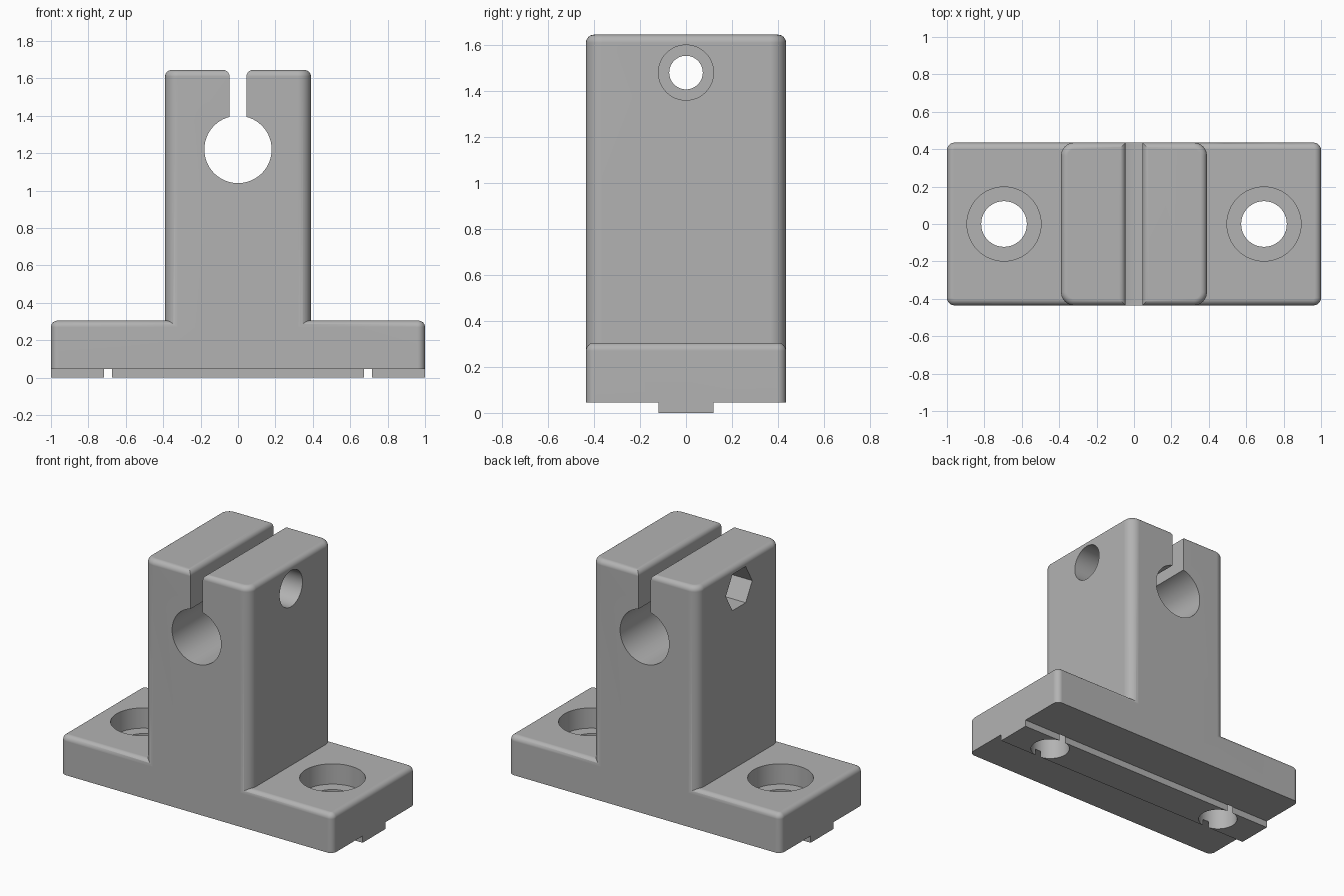
import bpy, bmesh, math
from mathutils import Matrix, Vector

if "Cube" in bpy.data.objects:
    bpy.data.objects.remove(bpy.data.objects["Cube"], do_unlink=True)

HALF_DEPTH = 0.435
BASE_TOP = 0.305
BORE_Z = 1.22
CLAMP_Z = 1.48


def new_object(name, bm):
    bmesh.ops.recalc_face_normals(bm, faces=bm.faces)
    mesh = bpy.data.meshes.new(name)
    bm.to_mesh(mesh)
    bm.free()
    obj = bpy.data.objects.new(name, mesh)
    bpy.context.collection.objects.link(obj)
    return obj


def round_edges(bm, edges, radius, segments):
    bmesh.ops.bevel(bm, geom=edges, offset=radius, segments=segments,
                    profile=0.5, affect='EDGES', clamp_overlap=True)


def box(name, low, high, corner=0, keep=lambda x: True, rim=0):
    """Box with rounded upright corners and a rounded top rim."""
    low, high = Vector(low), Vector(high)
    bm = bmesh.new()
    size = Matrix.Diagonal((*(high - low), 1))
    bmesh.ops.create_cube(bm, size=1, matrix=Matrix.Translation((low + high) / 2) @ size)
    if corner:
        upright = [e for e in bm.edges
                   if abs(e.verts[0].co.z - e.verts[1].co.z) > 0.01 and keep(e.verts[0].co.x)]
        round_edges(bm, upright, corner, 8)
    if rim:
        top = [e for e in bm.edges if all(v.co.z > high.z - 0.001 for v in e.verts)]
        round_edges(bm, top, rim, 6)
    return new_object(name, bm)


def cylinder(name, centre, radius, length, axis, sides=64):
    turn = {'X': Matrix.Rotation(math.pi / 2, 4, 'Y'),
            'Y': Matrix.Rotation(math.pi / 2, 4, 'X'),
            'Z': Matrix.Identity(4)}[axis]
    bm = bmesh.new()
    bmesh.ops.create_cone(bm, cap_ends=True, segments=sides, radius1=radius, radius2=radius,
                          depth=length, matrix=Matrix.Translation(centre) @ turn)
    return new_object(name, bm)


def combine(body, tool, operation):
    """Apply a boolean and discard the tool."""
    mod = body.modifiers.new(tool.name, 'BOOLEAN')
    mod.operation = operation
    mod.solver = 'EXACT'
    mod.object = tool
    bpy.context.view_layer.objects.active = body
    bpy.ops.object.modifier_apply(modifier=mod.name)
    bpy.data.objects.remove(tool, do_unlink=True)


# Base plate with locating tongue underneath
body = box("shaft_support", (-1, -HALF_DEPTH, 0.045), (1, HALF_DEPTH, BASE_TOP),
           corner=0.04, rim=0.035)
combine(body, box("tongue", (-1, -0.12, 0), (1, 0.12, 0.1)), 'UNION')

# Two clamp arms joined by a web below the slot
for side in (-1, 1):
    xs = sorted((side * 0.045, side * 0.39))
    arm = box("clamp_arm", (xs[0], -HALF_DEPTH, 0.1), (xs[1], HALF_DEPTH, 1.645),
              corner=0.07, keep=lambda x: abs(x) > 0.2, rim=0.035)
    combine(body, arm, 'UNION')
combine(body, box("web", (-0.1, -HALF_DEPTH, 0.1), (0.1, HALF_DEPTH, BORE_Z)), 'UNION')

# Shaft bore and clamp screw hole, with round and hexagonal recesses
cutters = [
    cylinder("shaft_bore", (0, 0, BORE_Z), 0.18, 2, 'Y', 96),
    cylinder("clamp_hole", (0, 0, CLAMP_Z), 0.073, 2, 'X'),
    cylinder("screw_head_recess", (0.46, 0, CLAMP_Z), 0.12, 0.5, 'X'),
    cylinder("nut_recess", (-0.46, 0, CLAMP_Z), 0.139, 0.5, 'X', 6),
]
# Counterbored mounting holes
for side in (-1, 1):
    cutters.append(cylinder("mounting_hole", (side * 0.695, 0, 0.2), 0.122, 1, 'Z'))
    cutters.append(cylinder("counterbore", (side * 0.695, 0, BASE_TOP + 0.065), 0.198, 0.4, 'Z'))
for cutter in cutters:
    combine(body, cutter, 'DIFFERENCE')

# Single grey finish
grey = bpy.data.materials.new("plain_grey")
grey.use_nodes = True
colour = (0.45, 0.45, 0.45, 1)
grey.diffuse_color = colour
grey.node_tree.nodes["Principled BSDF"].inputs["Base Color"].default_value = colour
body.data.materials.clear()
body.data.materials.append(grey)
for face in body.data.polygons:
    face.material_index = 0

# Smooth rounds with flat faces kept flat
bpy.ops.object.select_all(action='DESELECT')
body.select_set(True)
bpy.context.view_layer.objects.active = body
bpy.ops.object.shade_smooth_by_angle(angle=math.radians(30))
weighted = body.modifiers.new("flat_face_normals", 'WEIGHTED_NORMAL')
weighted.keep_sharp = True
